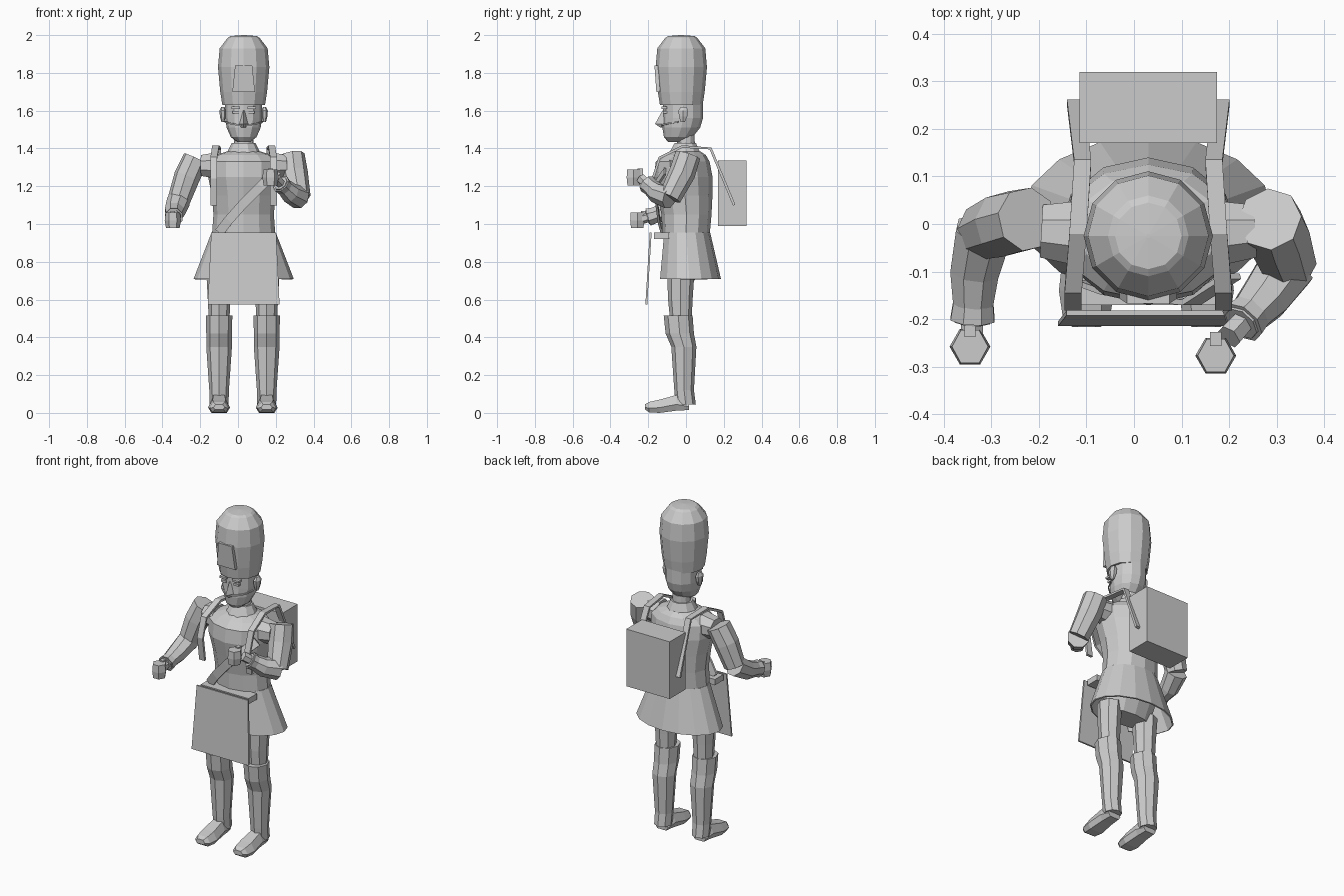
import bpy, bmesh, math
from mathutils import Vector

if "Cube" in bpy.data.objects:
    bpy.data.objects.remove(bpy.data.objects["Cube"])

grey = bpy.data.materials.new("light_grey")
grey.diffuse_color = (0.6, 0.6, 0.6, 1)
grey.use_nodes = True
grey.node_tree.nodes["Principled BSDF"].inputs["Base Color"].default_value = grey.diffuse_color
CX = 0.03  # body axis


def finish(name, rings, caps=True, closed=True, skip=()):
    """Skin a stack of point rings."""
    bm = bmesh.new()
    vr = [[bm.verts.new(p) for p in r] for r in rings]
    n = len(vr[0])
    for a, b in zip(vr, vr[1:]):
        for i in range(n if closed else n - 1):
            if i not in skip:
                j = (i + 1) % n
                bm.faces.new((a[i], a[j], b[j], b[i]))
    if caps:
        bm.faces.new(vr[0][::-1])
        bm.faces.new(vr[-1])
    bmesh.ops.recalc_face_normals(bm, faces=bm.faces)
    me = bpy.data.meshes.new(name)
    bm.to_mesh(me)
    bm.free()
    me.materials.append(grey)
    ob = bpy.data.objects.new(name, me)
    bpy.context.collection.objects.link(ob)
    return ob


def loft(name, profile, cx=CX, n=12, **kw):
    """Stack of ellipses: (z, half width, front y, back y)."""
    rings = []
    for z, rx, y0, y1 in profile:
        rings.append([(cx + rx * math.cos(t), (y0 + y1) / 2 + (y1 - y0) / 2 * math.sin(t), z)
                      for t in (2 * math.pi * i / n for i in range(n))])
    return finish(name, rings, **kw)


def tube(name, path, radii, n=8):
    """Round limb along a path."""
    pts = [Vector(p) for p in path]
    rings = []
    for i, p in enumerate(pts):
        d = (pts[min(i + 1, len(pts) - 1)] - pts[max(i - 1, 0)]).normalized()
        u = d.cross(Vector((0, 0, 1)) if abs(d.z) < 0.95 else Vector((0, 1, 0))).normalized()
        v = d.cross(u)
        rings.append([p + radii[i] * (u * math.cos(t) + v * math.sin(t))
                      for t in (2 * math.pi * (k + 0.5) / n for k in range(n))])
    return finish(name, rings)


def ribbon(name, path, half, thick, side=(1, 0, 0)):
    """Flat band along a path, width lying along the side vector."""
    pts, s = [Vector(p) for p in path], Vector(side).normalized()
    rings = []
    for i, p in enumerate(pts):
        d = pts[min(i + 1, len(pts) - 1)] - pts[max(i - 1, 0)]
        nrm = d.cross(s).normalized() * thick / 2
        rings.append([p + s * half + nrm, p - s * half + nrm, p - s * half - nrm, p + s * half - nrm])
    return finish(name, rings)


def box(name, x0, x1, y0, y1, z0, z1):
    return finish(name, [[(x0, y0, z), (x1, y0, z), (x1, y1, z), (x0, y1, z)] for z in (z0, z1)])


# Tall hat and its badge plate
loft("tall_hat", [(z, r, -0.025 - r, -0.025 + r) for z, r in
     ((1.63, .113), (1.70, .124), (1.83, .136), (1.93, .127), (1.985, .085), (1.995, .07), (2.0, .004))])
finish("hat_badge", [[(CX - w, y, z), (CX + w, y, z), (CX + w, y + .02, z), (CX - w, y + .02, z)]
                     for z, w, y in ((1.70, .06, -.157), (1.84, .045, -.167))])

# Head, neck and collar
loft("head", [(1.435, .035, -.095, -.01), (1.46, .068, -.117, .035), (1.51, .09, -.125, .075),
              (1.56, .098, -.122, .09), (1.65, .098, -.12, .09)])
loft("neck", [(1.34, .055, -.055, .05), (1.47, .05, -.045, .045)])
loft("collar", [(1.365, .095, -.10, .085), (1.43, .062, -.062, .055)], n=10)

# Face details
finish("nose", [[(CX - w, -.11, z), (CX, y, z), (CX + w, -.11, z)]
                for z, w, y in ((1.51, .02, -.135), (1.53, .026, -.164), (1.60, .01, -.125))])
for s in (-1, 1):
    x = CX + s * .042
    box("eyebrow", x - .022, x + .022, -.13, -.10, 1.61, 1.622)
    box("eye", x - .016, x + .016, -.122, -.10, 1.585, 1.598)
    ear = loft("ear", [(1.54, .008, -.03, -.005), (1.57, .016, -.04, .01),
                       (1.60, .018, -.045, .015), (1.62, .008, -.03, .005)], cx=CX + s * .11, n=6)
ribbon("chin_strap", [(CX + .10 * math.sin(a), -.022 - .108 * math.cos(a), 1.52 + .015 * abs(a))
                      for a in (-1.4, -.9, -.4, 0, .4, .9, 1.4)], .004, .006, (0, 0, 1))

# Tunic body and flared open skirt
loft("tunic", [(.94, .168, -.125, .125), (1.05, .16, -.13, .135), (1.15, .168, -.15, .14),
               (1.25, .188, -.17, .14), (1.33, .187, -.16, .125), (1.365, .15, -.12, .105), (1.385, .085, -.08, .075)])
skirt = loft("coat_skirt", [(.955, .17, -.125, .128), (.71, .265, -.15, .185)], n=16, caps=False, skip=(11, 12))
sol = skirt.modifiers.new("cloth", "SOLIDIFY")
sol.thickness = 0.008
loft("hips", [(.70, .15, -.09, .045), (.80, .165, -.10, .09), (.95, .165, -.115, .11)])

# Sash across the chest and apron board
ribbon("sash", [(.205, -.11, 1.28), (.12, -.165, 1.20), (.03, -.155, 1.11), (-.05, -.143, 1.02), (-.10, -.125, .955)],
       .025, .012, (.75, 0, -.65))
finish("apron", [[(CX - w, y, z), (CX + w, y, z), (CX + w, y + .01, z), (CX - w, y + .01, z)]
                 for z, w, y in ((.575, .19, -.215), (.955, .172, -.192))])
box("apron_belt", CX - .16, CX + .16, -.17, -.09, .92, .955)

# Legs, boots and shoes
for cx in (-.10, .152):
    loft("upper_leg", [(.50, .055, -.085, .03), (.60, .06, -.095, .035), (.75, .068, -.10, .045)], cx=cx, n=8)
    loft("boot", [(.045, .05, -.055, .052), (.12, .052, -.062, .042), (.35, .068, -.078, .055),
                  (.42, .068, -.108, .042), (.515, .07, -.118, .035)], cx=cx, n=8)
    # shoe cross-sections run from heel to toe
    finish("shoe", [[(cx + w * a, y, z0 + (z1 - z0) * b) for a, b in
                     ((-.7, 0), (.7, 0), (1, .4), (.6, 1), (-.6, 1), (-1, .4))]
                    for y, w, z0, z1 in ((.015, .042, .015, .06), (-.05, .048, .012, .095),
                                         (-.14, .058, 0, .07), (-.195, .05, .003, .058), (-.217, .03, .018, .045))])

# Backpack and shoulder straps
box("backpack", -.115, .175, .17, .32, .99, 1.335)
for s in (-1, 1):
    x = CX + s * .158
    ribbon("shoulder_strap", [(x, -.155, 1.10), (x, -.175, 1.24), (x, -.14, 1.35), (x - s * .01, -.02, 1.41),
                              (x - s * .02, .13, 1.40), (x - s * .005, .255, 1.10)], .018, .014)
    # sleeve stubs bridging tunic and arm
    tube("shoulder_stub", [(CX + s * .14, -.02, 1.31), (CX + s * .225, -.015, 1.31)], [.075, .06])

# Arms: sleeve, forearm, cuff and fist
arms = {
    "right": [(-.225, .01, 1.345), (-.27, 0, 1.25), (-.315, -.015, 1.12), (-.335, -.10, 1.065), (-.34, -.205, 1.035)],
    "left": [(.285, .01, 1.365), (.30, -.02, 1.27), (.325, -.085, 1.14), (.275, -.155, 1.165), (.225, -.21, 1.215)],
}
for side, p in arms.items():
    tube(side + "_upper_arm", p[:3], [.068, .07, .06])
    tube(side + "_forearm", [p[2], p[3], p[4]], [.063, .055, .04])
    a, b = Vector(p[3]), Vector(p[4])
    d = (b - a).normalized()
    tube(side + "_cuff", [b - d * .045, b - d * .005], [.045, .05])
    tube(side + "_wrist", [b - d * .01, b + d * .045], [.026, .028], n=6)
    h = Vector((-.345, -.258, 0)) if side == "right" else Vector((.172, -.277, 0))
    z0 = .978 if side == "right" else 1.205
    # fist closed around an upright grip
    loft(side + "_fist", [(z0, .036, h.y - .038, h.y + .038), (z0 + .04, .043, h.y - .043, h.y + .043),
                          (z0 + .083, .038, h.y - .04, h.y + .04)], cx=h.x, n=6)
    box(side + "_thumb", h.x - .012, h.x + .012, h.y + .02, h.y + .05, z0 + .05, z0 + .09)
